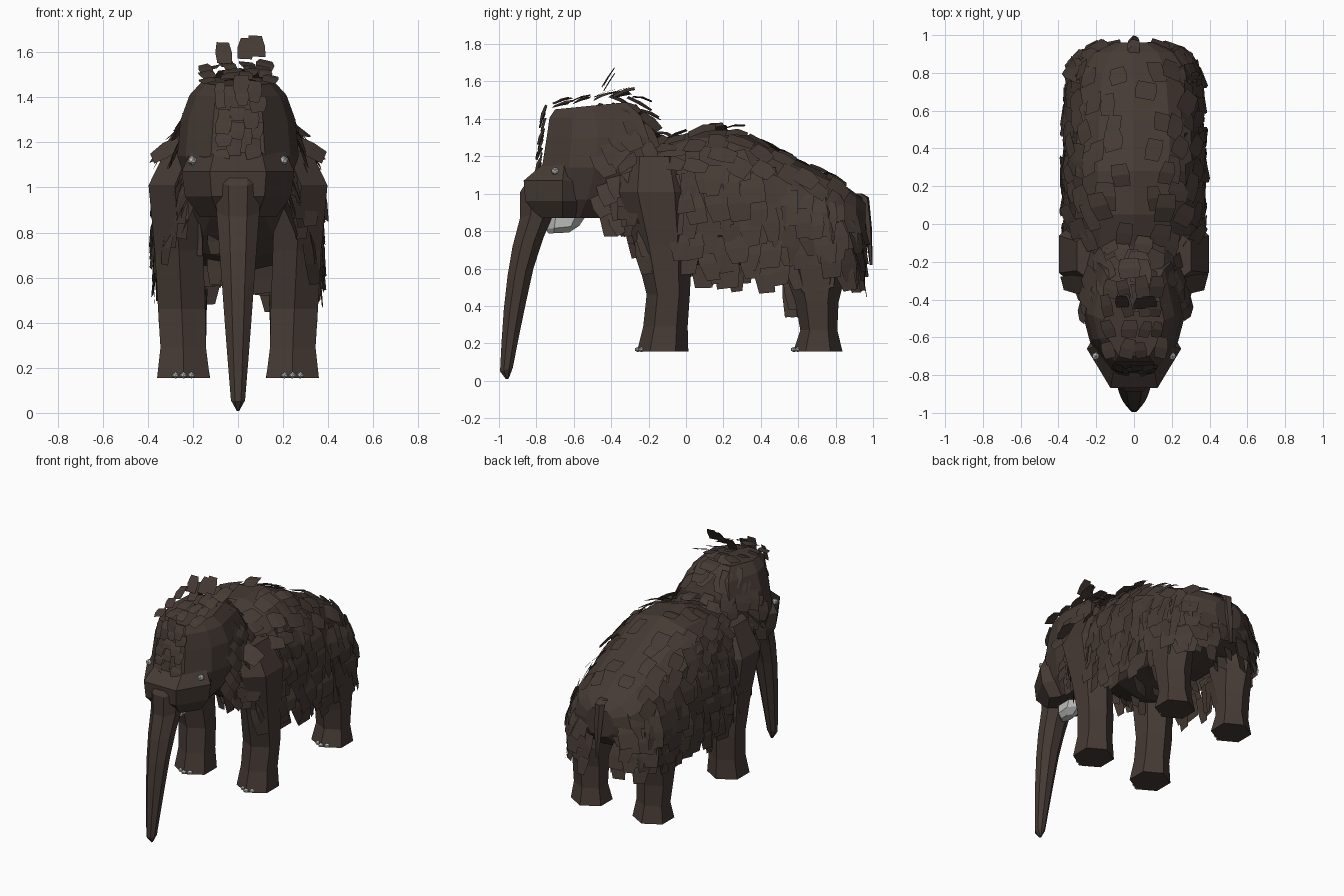
import bpy, bmesh, math, random
from mathutils import Vector

random.seed(4)
R = random.uniform


def material(name, rgb):
    m = bpy.data.materials.new(name)
    m.diffuse_color = (*rgb, 1)
    return m


HIDE = material("brown_hide", (0.061, 0.043, 0.035))
IVORY = material("pale_grey", (0.52, 0.52, 0.51))


def finish(name, bm, mat):
    me = bpy.data.meshes.new(name)
    bm.to_mesh(me)
    bm.free()
    me.materials.append(mat)
    ob = bpy.data.objects.new(name, me)
    bpy.context.collection.objects.link(ob)
    return ob


def loft(name, rings, mat=HIDE):
    bm = bmesh.new()
    rows = [[bm.verts.new(p) for p in r] for r in rings]
    n = len(rows[0])
    for a, b in zip(rows, rows[1:]):
        for i in range(n):
            bm.faces.new((a[i], a[(i + 1) % n], b[(i + 1) % n], b[i]))
    bm.faces.new(rows[0][::-1])
    bm.faces.new(rows[-1])
    bmesh.ops.recalc_face_normals(bm, faces=bm.faces)
    return finish(name, bm, mat)


def oval(cx, cy, z, rx, ry, n=6, tilt=0, turn=0):
    """Flat ring of n points, sloped along y by tilt."""
    pts = []
    for i in range(n):
        a = turn + 2 * math.pi * (i + 0.5) / n
        dy = ry * math.sin(a)
        pts.append((cx + rx * math.cos(a), cy + dy, z + tilt * dy))
    return pts


def interp(table, y):
    if y <= table[0][0]:
        return table[0][1:]
    for a, b in zip(table, table[1:]):
        if y <= b[0]:
            t = (y - a[0]) / (b[0] - a[0])
            return [p + (q - p) * t for p, q in zip(a[1:], b[1:])]
    return table[-1][1:]


# Body: y, half width, underside, back line
BODY = [(-0.40, 0.16, 0.94, 1.26), (-0.30, 0.23, 0.84, 1.27), (-0.12, 0.33, 0.68, 1.28),
        (0.05, 0.35, 0.62, 1.34), (0.28, 0.35, 0.62, 1.34), (0.55, 0.34, 0.62, 1.20),
        (0.80, 0.31, 0.64, 1.08), (0.91, 0.23, 0.68, 1.00), (0.96, 0.11, 0.75, 0.95)]


def body_point(y, a):
    w, lo, hi = interp(BODY, y)
    c, s = math.cos(a), math.sin(a)
    sq = lambda v: math.copysign(abs(v) ** 0.88, v)
    return Vector((w * sq(c), y, (lo + hi) / 2 + (hi - lo) / 2 * sq(s)))


loft("body", [[body_point(b[0], 2 * math.pi * i / 12) for i in range(12)] for b in BODY])

# Head: z, front y, back y, front, middle and rear half widths, slope
HEAD = [(0.87, -0.72, -0.42, 0.08, 0.13, 0.10, 0), (0.97, -0.76, -0.30, 0.11, 0.21, 0.18, 0),
        (1.14, -0.77, -0.20, 0.12, 0.27, 0.22, 0), (1.30, -0.745, -0.20, 0.11, 0.255, 0.20, 0),
        (1.41, -0.73, -0.24, 0.10, 0.215, 0.16, 0.02), (1.47, -0.70, -0.32, 0.08, 0.16, 0.12, 0.1)]
rings = []
for z, f, b, wf, wm, wb, k in HEAD:
    m = f + (b - f) * 0.5
    half = [(wf, f), (wm * 0.86, f + (m - f) * 0.5), (wm, m), (wb, b)]
    pts = half + [(-x, y) for x, y in reversed(half)]
    rings.append([(x, y, z + k * (y - m)) for x, y in pts])
loft("head", rings)

# Muzzle, wrapping the root of the trunk and tapering forward
H = -math.pi / 6
loft("muzzle", [oval(0, -0.66, 0.87, 0.17, 0.14, 6, 0, H), oval(0, -0.66, 0.96, 0.235, 0.23, 6, 0, H),
                oval(0, -0.66, 1.07, 0.25, 0.24, 6, 0, H), oval(0, -0.65, 1.16, 0.21, 0.13, 6, 0, H)])

# Trunk: centre y, z, half width, half depth
TRUNK = [(-0.77, 1.11, 0.09, 0.07), (-0.785, 1.04, 0.112, 0.11), (-0.79, 0.90, 0.103, 0.105),
         (-0.845, 0.74, 0.09, 0.09), (-0.885, 0.58, 0.077, 0.075), (-0.915, 0.40, 0.063, 0.064),
         (-0.94, 0.22, 0.048, 0.05), (-0.96, 0.06, 0.034, 0.037), (-0.955, 0.01, 0.006, 0.008)]
loft("trunk", [oval(0, y, z, w, d, 8, 0.3) for y, z, w, d in TRUNK])

# Pale lower jaw
loft("lower_jaw", [oval(0, -0.68, 0.79, 0.03, 0.055, 6, 0.05),
                   oval(0, -0.66, 0.82, 0.065, 0.09, 6, 0.1),
                   oval(0, -0.64, 0.89, 0.07, 0.11, 6)], IVORY)

# Legs: z, centre x, centre y, half width, half depth
FRONT = [(0.155, 0.242, -0.125, 0.125, 0.125), (0.29, 0.243, -0.11, 0.108, 0.108),
         (0.46, 0.25, -0.095, 0.112, 0.105), (0.72, 0.262, -0.12, 0.115, 0.14),
         (1.01, 0.28, -0.16, 0.125, 0.18), (1.20, 0.20, -0.17, 0.11, 0.14)]
BACK = [(0.155, 0.24, 0.705, 0.125, 0.12), (0.27, 0.243, 0.71, 0.105, 0.09),
        (0.42, 0.25, 0.70, 0.11, 0.105), (0.62, 0.25, 0.69, 0.115, 0.16),
        (0.90, 0.23, 0.66, 0.11, 0.18), (1.02, 0.18, 0.66, 0.09, 0.14)]


def ball(name, loc, r, squash=1):
    bm = bmesh.new()
    bmesh.ops.create_icosphere(bm, subdivisions=1, radius=r)
    for v in bm.verts:
        v.co = Vector((v.co.x, v.co.y, v.co.z * squash)) + Vector(loc)
    return finish(name, bm, IVORY)


for s, side in ((1, "left"), (-1, "right")):
    for label, legs in (("front", FRONT), ("back", BACK)):
        loft(f"{label}_{side}_leg", [oval(s * x, y, z, w * 1.08, d * 1.1, 6, 0, 0 if s > 0 else math.pi)
                                     for z, x, y, w, d in legs])
        z, x, y, w, d = legs[0]
        for i in (-1, 0, 1):
            ball(f"{label}_{side}_toenail", (s * (x + i * 0.035), y - d * 1.06 + abs(i) * 0.02, z + 0.012), 0.019, 0.75)
    ball(f"{side}_eye", (s * 0.203, -0.70, 1.12), 0.022)

# Tail
loft("tail", [oval(0, y, z, w, w * 0.7, 5) for y, z, w in
              ((0.92, 1.0, 0.035), (0.955, 0.98, 0.035), (0.975, 0.82, 0.028), (0.99, 0.62, 0.012))])


def tuft(bm, root, down, out, w, length, flare):
    """One bent, tapered lock of fur growing from root along down."""
    down, out = Vector(down).normalized(), Vector(out).normalized()
    across = down.cross(out).normalized()
    skew = across * R(-0.15, 0.15) * length
    prev = None
    for t, k, lift in ((0, 0.85, 0), (0.5, 1.0, flare * 0.75), (1, R(0.6, 0.9), flare)):
        c = Vector(root) + down * length * t + out * lift + skew * t
        row = [bm.verts.new(c - across * w * k / 2), bm.verts.new(c + across * w * k / 2)]
        if prev:
            bm.faces.new((prev[0], prev[1], row[1], row[0]))
        prev = row


# Flank coat: rows of hanging locks along the plan outline of one side
OUTLINE = [(0.0, 0.24, -0.34), (0.10, 0.32, -0.24), (0.2, 0.345, -0.08), (0.45, 0.355, 0.25),
           (0.68, 0.345, 0.58), (0.84, 0.325, 0.80), (0.92, 0.25, 0.90), (1.0, 0.03, 0.945)]
HEM = [(-0.36, 0.90), (-0.24, 0.62), (-0.08, 0.60), (0.03, 0.55), (0.5, 0.52), (0.95, 0.49)]
bm = bmesh.new()
for s in (1, -1):
    for row in range(6):
        count = 17
        for i in range(count):
            u = (i + 0.5 * (row % 2) + R(-0.25, 0.25)) / count
            x, y = interp(OUTLINE, max(u, 0))
            x2, y2 = interp(OUTLINE, min(u + 0.03, 1))
            x1, y1 = interp(OUTLINE, max(u - 0.03, 0))
            out = Vector((y2 - y1, x1 - x2, 0)).normalized()
            top = interp(BODY, y)[2] - 0.10
            low = interp(HEM, y)[0] + 0.15
            z = top + (low - top) * row / 5 + R(-0.03, 0.03)
            inset = (0.76, 0.92, 1, 1, 1, 0.98)[row]
            # leave the foreleg clear below the shoulder
            if -0.24 < y < 0.0 and z < 0.74:
                continue
            tuft(bm, (s * x * inset, y, z), (s * (0.3 if row == 0 else 0.1 if row == 1 else 0), R(0, 0.2), -1),
                 (s * (out.x + R(-.15, .15)), out.y + R(-.25, .25), 0.15),
                 R(0.09, 0.135), R(0.14, 0.20), R(0.01, 0.04))
finish("flank_fur", bm, HIDE)

# Back coat: flat locks sweeping rearward
bm = bmesh.new()
for y in (-0.14, -0.02, 0.10, 0.22, 0.34, 0.48, 0.62, 0.76):
    for a in (32, 52, 75, 105, 128, 148):
        yy = y + R(-0.05, 0.05)
        ang = math.radians(a + R(-8, 8))
        p = body_point(yy, ang)
        q = body_point(yy + 0.12, ang)
        c = math.cos(ang)
        tuft(bm, p + Vector((c * 0.01, 0, 0.01)), q - p + Vector((c * 0.03 + R(-.03, .03), 0, -abs(c) * 0.05)),
             (c, 0.1, math.sin(ang)), R(0.08, 0.13), R(0.10, 0.15),
             R(0.005, 0.02) + (0.035 if -0.1 < y < 0.3 and 60 < a < 120 else 0))
finish("back_fur", bm, HIDE)

# Belly and chest locks
bm = bmesh.new()
for i in range(24):
    y = R(-0.25, 0.85)
    z = interp(BODY, y)[1] + 0.06
    tuft(bm, (R(-0.2, 0.2), y, z), (R(-.1, .1), 0.1, -1), (R(-.4, .4), 1, 0), R(0.06, 0.1), R(0.1, 0.16), 0.01)
# longer locks inside the hind thighs
for s in (1, -1):
    for y in (0.54, 0.58, 0.61):
        tuft(bm, (s * 0.14, y, 0.55), (0, 0.1, -1), (s, 0.2, 0), 0.06, R(0.17, 0.22), 0.01)
finish("belly_fur", bm, HIDE)

# Mane: locks in arcs over the back of the head, neck and cheeks
bm = bmesh.new()
for y, w, h, zc in ((-0.46, 0.265, 0.385, 1.10), (-0.39, 0.27, 0.43, 1.10), (-0.31, 0.255, 0.42, 1.10),
                    (-0.24, 0.25, 0.36, 1.09), (-0.17, 0.26, 0.25, 1.08)):
    for i in range(14):
        a = math.radians(-20 + 220 * (i + R(-0.25, 0.25)) / 13)
        c, n = math.cos(a), math.sin(a)
        side = abs(c)
        root = (w * c * (1 if n > 0 else 0.85), y + R(-0.03, 0.03), zc + h * n)
        tuft(bm, root, (c * 0.2, 0.8 - 0.45 * side, 0.05 - 0.45 * max(n, 0) - side * 0.85), (c, 0.1, n + 0.1),
             R(0.08, 0.13), R(0.10, 0.16), R(0.01, 0.04))
finish("mane", bm, HIDE)

# Ears with hanging locks
bm = bmesh.new()
for s in (1, -1):
    tuft(bm, (s * 0.26, -0.32, 1.20), (s * 0.7, 0.1, -0.45), (s * 0.5, -0.5, 0.6), 0.12, 0.14, 0.01)
    tuft(bm, (s * 0.20, -0.43, 1.0), (s * 0.05, 0, -1), (s, 0, 0), 0.10, 0.23, 0.01)
    tuft(bm, (s * 0.23, -0.36, 1.06), (0, 0.1, -1), (s, 0, 0), 0.10, 0.20, 0.02)
finish("ears", bm, HIDE)

# Forehead and crown locks
bm = bmesh.new()
for z in (1.47, 1.41, 1.35, 1.29, 1.23, 1.17):
    for x in (-0.075, 0, 0.075):
        tuft(bm, (x + R(-.025, .025), -0.748 - (1.46 - z) * 0.1, z + R(-.01, .03)), (R(-.1, .1), -0.15, -1),
             (x * 3, -1, 0), R(0.045, 0.08), R(0.06, 0.10), R(0, 0.02))
for y in (-0.71, -0.60, -0.49, -0.39):
    for x in (-0.12, -0.04, 0.05, 0.12):
        tuft(bm, (x + R(-.02, .02), y, 1.49 + (y + 0.71) * 0.17 - abs(x) * 0.2), (R(-.3, .3), 1, R(0, 0.2)),
             (x * 2, 0, 1), R(0.06, 0.09), R(0.08, 0.12), R(0.01, 0.03))
for x, y, z in ((-0.06, -0.44, 1.55), (0.03, -0.45, 1.57), (0.09, -0.44, 1.58)):
    tuft(bm, (x, y, z), (0, 0.7, 1), (0.1, -1, 0.7), 0.075, 0.11, 0.005)
finish("crown_fur", bm, HIDE)
